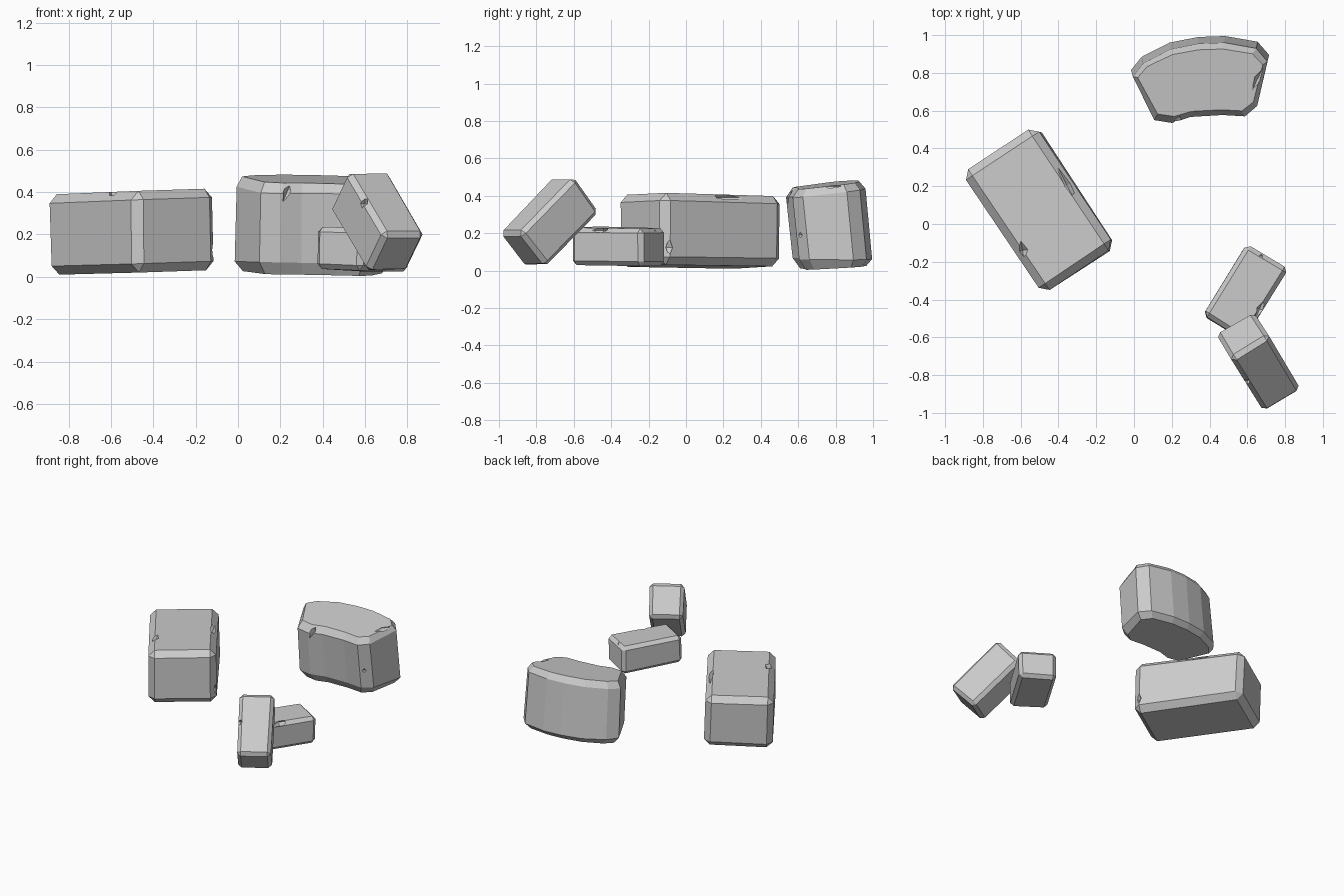
import bpy, bmesh, random
from math import radians
from mathutils import Vector, Matrix, Euler

if "Cube" in bpy.data.objects:
    bpy.data.objects.remove(bpy.data.objects["Cube"])

random.seed(4)


def finish(bm, name):
    bmesh.ops.recalc_face_normals(bm, faces=bm.faces)
    me = bpy.data.meshes.new(name)
    bm.to_mesh(me)
    bm.free()
    ob = bpy.data.objects.new(name, me)
    bpy.context.collection.objects.link(ob)
    return ob


def block(name, size, loc, rot, bevel):
    """Slightly irregular box with chamfered edges."""
    bm = bmesh.new()
    bmesh.ops.create_cube(bm, size=1)
    for v in bm.verts:
        v.co = Vector([c * s + random.uniform(-.005, .005) for c, s in zip(v.co, size)])
    bmesh.ops.bevel(bm, geom=bm.edges[:], offset=bevel, segments=1, affect='EDGES')
    m = Matrix.Translation(loc) @ Euler([radians(a) for a in rot]).to_matrix().to_4x4()
    bm.transform(m)
    return finish(bm, name)


def chip(ob, loc, size, rot):
    """Cut a diamond-shaped nick out of a stone."""
    bm = bmesh.new()
    top = bm.verts.new((0, 0, size[2]))
    low = bm.verts.new((0, 0, -size[2]))
    ring = [bm.verts.new(p) for p in ((size[0], 0, 0), (0, size[1], 0),
                                      (-size[0], 0, 0), (0, -size[1], 0))]
    for i in range(4):
        bm.faces.new((ring[i], ring[(i + 1) % 4], top))
        bm.faces.new((ring[(i + 1) % 4], ring[i], low))
    bm.transform(Matrix.Translation(loc) @ Euler([radians(a) for a in rot]).to_matrix().to_4x4())
    cutter = finish(bm, "chip_cutter")
    mod = ob.modifiers.new("chip", 'BOOLEAN')
    mod.operation, mod.solver, mod.object = 'DIFFERENCE', 'EXACT', cutter
    bpy.context.view_layer.objects.active = ob
    bpy.ops.object.modifier_apply(modifier=mod.name)
    bpy.data.objects.remove(cutter)


# Large block lying on the left
large = block("large_block", (.765, .46, .38), (-.50, .075, .212), (1.5, -1, -56.5), .042)
chip(large, (-.125, -.09, .125), (.022, .03, .05), (0, 0, -56))
chip(large, (-.355, .205, .39), (.13, .03, .03), (0, 0, -63))
chip(large, (-.59, -.14, .40), (.05, .03, .04), (0, 0, -80))

# Curved stone at the back: lofted chamfered outline leaning forward
outline = [(-.01, .80), (.045, .87), (.19, .945), (.34, .975), (.48, .98), (.65, .95),
           (.71, .88), (.655, .645), (.59, .59), (.47, .597), (.30, .587), (.20, .555), (.105, .57)]
cx, cy = .36, .77
# z, scale x, scale y, shift x, shift y, tilt by y, tilt by x
rings = [(.018, .91, .83, 0, .02, .05, -.02), (.065, 1.015, 1, 0, .015, .0, -.02),
         (.415, .99, 1, 0, -.02, .12, -.02), (.46, .92, .84, 0, -.02, .1, -.03)]
bm = bmesh.new()
loops = []
for z, sx, sy, dx, dy, ty, tx in rings:
    loops.append([bm.verts.new((cx + (x - cx) * sx + dx, cy + (y - cy) * sy + dy,
                                z + (y - cy) * ty + (x - cx) * tx)) for x, y in outline])
n = len(outline)
for a, b in zip(loops, loops[1:]):
    for i in range(n):
        j = (i + 1) % n
        bm.faces.new((a[i], a[j], b[j], b[i]))
bm.faces.new(loops[0][::-1])
bm.faces.new(loops[-1])
curved = finish(bm, "curved_stone")
chip(curved, (.235, .545, .41), (.022, .04, .065), (0, 22, 0))
chip(curved, (.655, .77, .45), (.02, .07, .03), (0, 0, -25))
chip(curved, (.625, .60, .19), (.03, .03, .03), (0, 0, 40))

# Small flat block at the front right
small = block("small_block", (.445, .255, .205), (.588, -.362, .13), (1.5, 1, 58), .024)
chip(small, (.665, -.45, .215), (.065, .028, .03), (0, 0, 68))
chip(small, (.675, -.165, .23), (.018, .025, .025), (0, 0, 20))

# Matching block leaning against it
leaning = block("leaning_block", (.452, .235, .25), (.66, -.73, .26), (0, 41.5, -58.7), .024)
chip(leaning, (.60, -.83, .345), (.05, .02, .03), (0, 0, 5))
chip(leaning, (.655, -.86, .14), (.02, .02, .05), (0, 20, 0))
